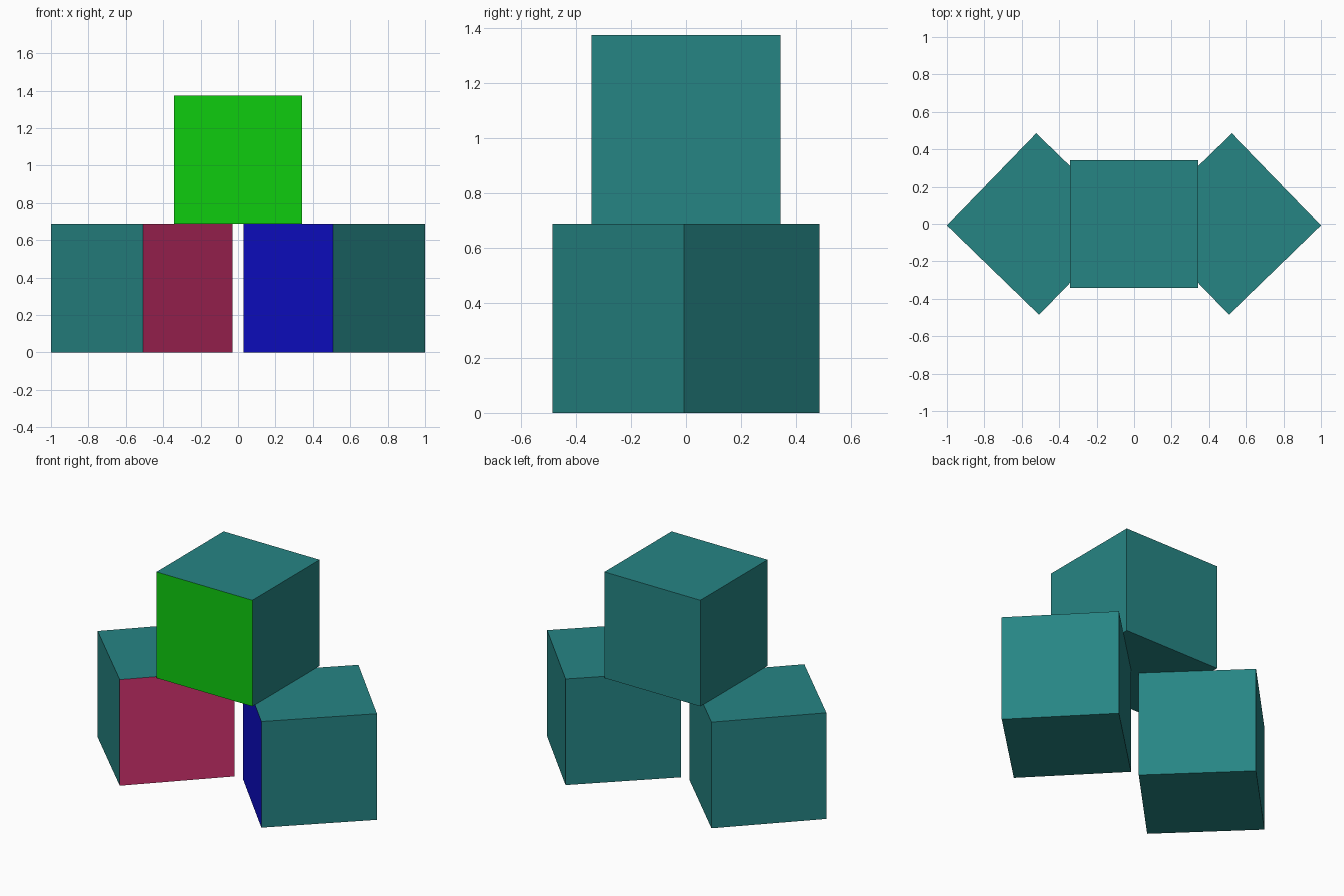
import bpy, bmesh, math
from mathutils import Matrix

if "Cube" in bpy.data.objects:
    bpy.data.objects.remove(bpy.data.objects["Cube"], do_unlink=True)

SIDE = 0.687     # edge length of every block
TURN = 45.9      # degrees the lower blocks turn towards the middle


def material(name, rgb):
    m = bpy.data.materials.new(name)
    m.use_nodes = True
    colour = (*rgb, 1.0)
    m.diffuse_color = colour
    m.node_tree.nodes["Principled BSDF"].inputs["Base Color"].default_value = colour
    return m


teal = material("teal", (0.0194, 0.235, 0.231))
green = material("green", (0.0048, 0.604, 0.0048))
crimson = material("crimson", (0.665, 0.0319, 0.165))
blue = material("blue", (0.0044, 0.0044, 0.604))


def block(name, x, z, angle, front_material):
    """Teal cube standing at height z, with its own front face painted."""
    bm = bmesh.new()
    bmesh.ops.create_cube(bm, size=SIDE, matrix=Matrix.Translation((0, 0, SIDE / 2)))
    bm.normal_update()
    for face in bm.faces:
        face.material_index = 1 if face.normal.y < -0.9 else 0
    mesh = bpy.data.meshes.new(name)
    bm.to_mesh(mesh)
    bm.free()
    mesh.materials.append(teal)
    mesh.materials.append(front_material)
    obj = bpy.data.objects.new(name, mesh)
    obj.location = (x, 0, z)
    obj.rotation_euler.z = math.radians(angle)
    bpy.context.collection.objects.link(obj)


# Two lower blocks, mirrored, with painted faces turned inwards
block("lower_right_block", -0.515, 0, TURN, crimson)
block("lower_left_block", 0.515, 0, -TURN, blue)
# Upper block resting across them
block("upper_block", 0, SIDE, 0, green)
